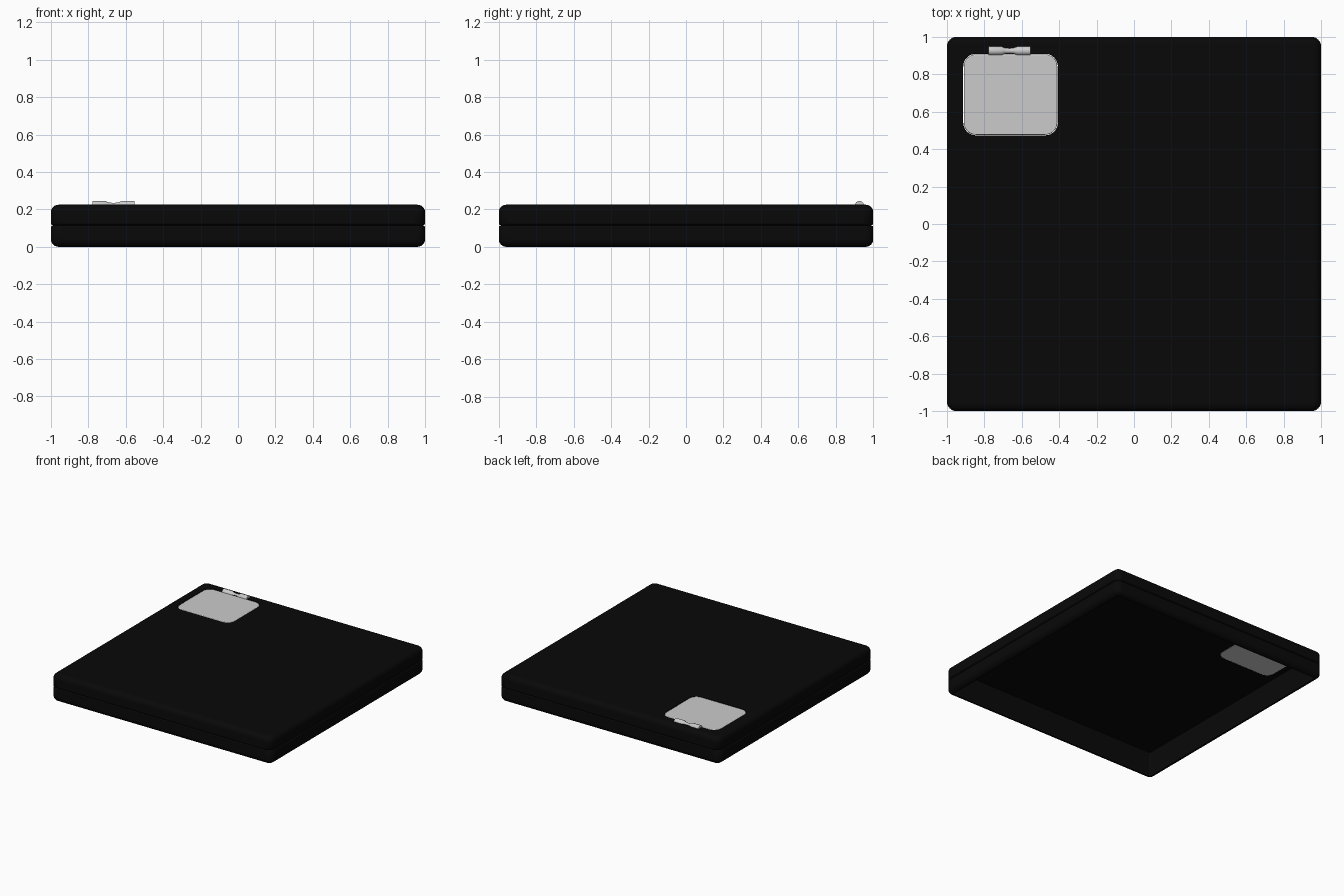
import bpy, bmesh, math

if "Cube" in bpy.data.objects:
    bpy.data.objects.remove(bpy.data.objects["Cube"])

black = bpy.data.materials.new("black")
black.diffuse_color = (0.0025, 0.0025, 0.0025, 1)
black.use_nodes = True
black.node_tree.nodes["Principled BSDF"].inputs["Base Color"].default_value = black.diffuse_color


def make_object(name, bm, mat=None):
    bmesh.ops.recalc_face_normals(bm, faces=bm.faces)
    me = bpy.data.meshes.new(name)
    bm.to_mesh(me)
    bm.free()
    ob = bpy.data.objects.new(name, me)
    bpy.context.collection.objects.link(ob)
    if mat:
        me.materials.append(mat)
    return ob


def activate(ob):
    bpy.ops.object.select_all(action='DESELECT')
    ob.select_set(True)
    bpy.context.view_layer.objects.active = ob


def smooth(ob):
    activate(ob)
    bpy.ops.object.shade_smooth_by_angle(angle=math.radians(40))
    for p in ob.data.polygons:          # keep the big plates truly flat
        if p.area > 0.1:
            p.use_smooth = False


def rounded_stack(cx, cy, hx, hy, r, levels, n=8):
    """Closed loft of rounded rectangles through (inset, z) levels."""
    bm = bmesh.new()
    rings = []
    for inset, z in levels:
        ring = []
        for q, (sx, sy) in enumerate([(1, 1), (-1, 1), (-1, -1), (1, -1)]):
            for i in range(n + 1):
                a = math.pi / 2 * (q + i / n)
                ring.append(bm.verts.new((cx + sx * (hx - r) + (r - inset) * math.cos(a),
                                          cy + sy * (hy - r) + (r - inset) * math.sin(a), z)))
        rings.append(ring)
    for lo, hi in zip(rings, rings[1:]):
        for i in range(len(lo)):
            j = (i + 1) % len(lo)
            bm.faces.new((lo[i], lo[j], hi[j], hi[i]))
    bm.faces.new(rings[0])
    bm.faces.new(rings[-1])
    return bm


def edge_round(r, z, up, n=6):
    """Quarter-round (inset, z) profile touching height z, bottom to top."""
    pts = []
    for i in range(n + 1):
        a = math.pi / 2 * i / n
        h = r * (1 - math.sin(a))
        pts.append((r * (1 - math.cos(a)), z - h if up else z + h))
    return pts if up else pts[::-1]


TOP, CEIL, SEAM, R = 0.225, 0.205, 0.115, 0.04

# body shell: ceiling, inner wall, rounded rim, outer wall with seam groove, top
body_profile = ([(R, CEIL)] + edge_round(R, 0.0, False)
                + [(0, SEAM - 0.008), (0.004, SEAM - 0.003), (0.012, SEAM),
                   (0.004, SEAM + 0.003), (0, SEAM + 0.008)]
                + edge_round(R, TOP, True))
body = make_object("body_shell", rounded_stack(0, 0, 1, 1, 0.05, body_profile), black)

# opening for the corner panel
PX, PY, HX, HY, PR = -0.66, 0.692, 0.25, 0.215, 0.065
GAP = 0.003
cutter = make_object("panel_cutter", rounded_stack(PX, PY, HX + GAP, HY + GAP, PR + GAP,
                                                   [(0, CEIL - 0.05), (0, TOP + 0.05)]))
cutter.hide_render = True
activate(body)
mod = body.modifiers.new("opening", 'BOOLEAN')
mod.operation = 'DIFFERENCE'
mod.solver = 'EXACT'
mod.object = cutter
bpy.ops.object.modifier_apply(modifier=mod.name)
bpy.data.objects.remove(cutter)
smooth(body)

# flush corner panel, visible from both sides
panel_profile = [(0, CEIL - 0.001)] + edge_round(0.005, TOP, True, 3)
smooth(make_object("corner_panel", rounded_stack(PX, PY, HX, HY, PR, panel_profile)))

# turned latch pin with a narrow waist
bm = bmesh.new()
half = [(0, 0.014), (0.018, 0.015), (0.03, 0.018), (0.044, 0.024), (0.112, 0.024)]
profile = [(-x, r) for x, r in half[:0:-1]] + half
N = 24
rings = [[bm.verts.new((-0.666 + x, 0.926 + r * math.cos(2 * math.pi * i / N),
                        0.221 + r * math.sin(2 * math.pi * i / N))) for i in range(N)]
         for x, r in profile]
for a, b in zip(rings, rings[1:]):
    for i in range(N):
        j = (i + 1) % N
        bm.faces.new((a[i], a[j], b[j], b[i]))
bm.faces.new(rings[0])
bm.faces.new(rings[-1])
smooth(make_object("latch_pin", bm))
